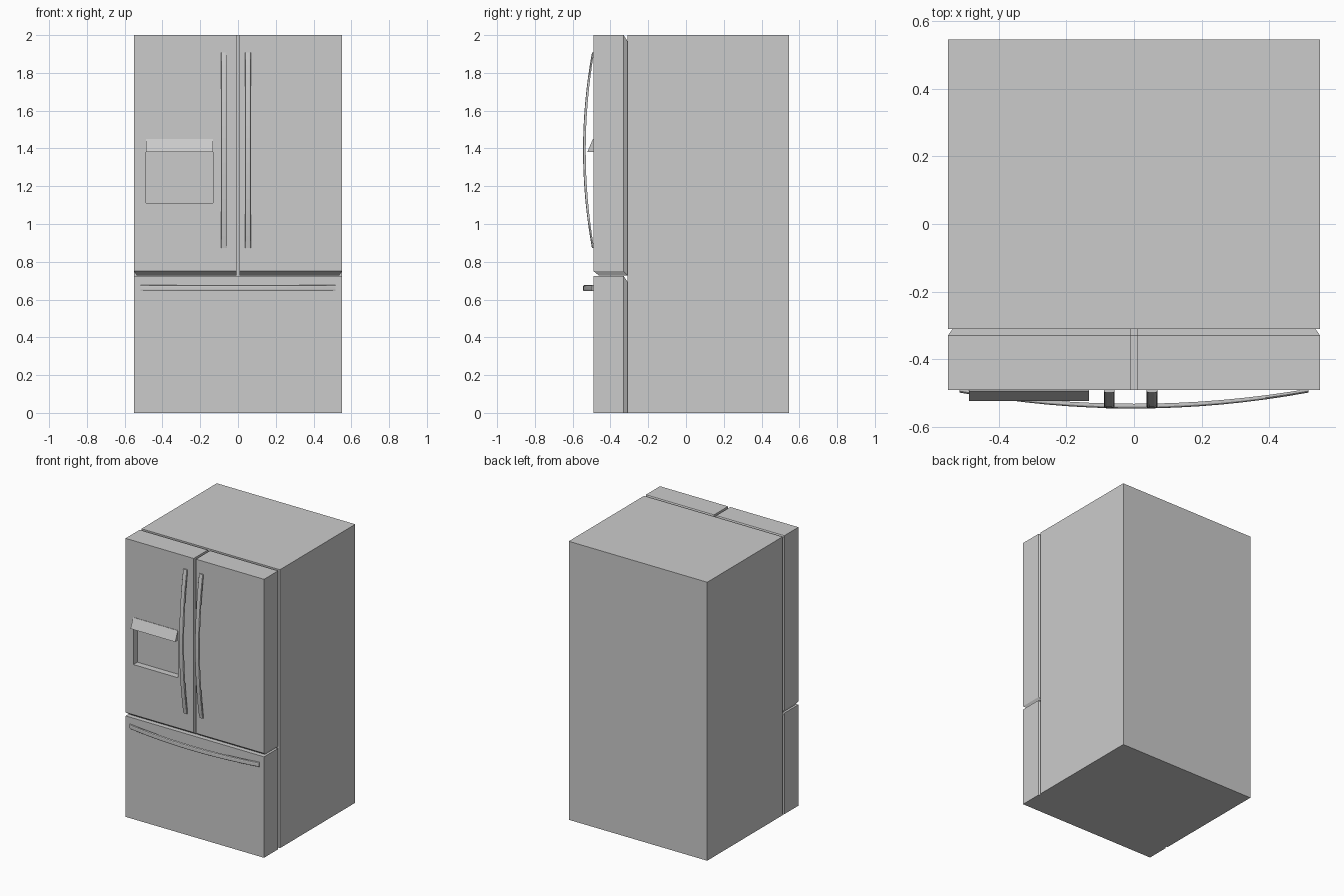
import bpy, bmesh, math
from mathutils import Vector

if "Cube" in bpy.data.objects:
    bpy.data.objects.remove(bpy.data.objects["Cube"])

W = 0.55                      # half width
FRONT, SEAM, BACK = -0.49, -0.31, 0.545


def finish(name, bm):
    bmesh.ops.recalc_face_normals(bm, faces=bm.faces)
    me = bpy.data.meshes.new(name)
    bm.to_mesh(me)
    bm.free()
    ob = bpy.data.objects.new(name, me)
    bpy.context.collection.objects.link(ob)
    return ob


def box_pts(x0, x1, y0, y1, z0, z1):
    return [(x, y, z) for x in (x0, x1) for y in (y0, y1) for z in (z0, z1)]


def hull(name, pts):
    """Convex solid around a few corner points, with flat faces merged."""
    bm = bmesh.new()
    for p in pts:
        bm.verts.new(p)
    bmesh.ops.convex_hull(bm, input=bm.verts[:])
    bmesh.ops.dissolve_limit(bm, angle_limit=0.01, verts=bm.verts[:], edges=bm.edges[:])
    return finish(name, bm)


def bow_handle(name, centre, axis, side, half_len, half_w=0.016, n=16):
    """Bowed bar: rounded section swept along an arc that leaves the front and returns."""
    bm = bmesh.new()
    rings = []
    for i in range(n + 1):
        t = 2 * i / n - 1
        bow = 1 - t * t
        y_out = -0.498 - 0.047 * bow
        y_in = -0.487 - 0.044 * bow
        c = min(0.006, (y_in - y_out) * 0.4)
        h = half_w
        section = [(-h, y_in), (-h, y_out + c), (-h * 0.85, y_out + c * 0.3), (-h * 0.5, y_out),
                   (h * 0.5, y_out), (h * 0.85, y_out + c * 0.3), (h, y_out + c), (h, y_in)]
        rings.append([bm.verts.new(centre + axis * (t * half_len) + side * s + Vector((0, y, 0)))
                      for s, y in section])
    for a, b in zip(rings, rings[1:]):
        for k in range(8):
            bm.faces.new((a[k], a[(k + 1) % 8], b[(k + 1) % 8], b[k]))
    bm.faces.new(rings[0])
    bm.faces.new(rings[-1])
    return finish(name, bm)


# Cabinet
hull("cabinet", box_pts(-W, W, SEAM, BACK, 0, 2))

# Freezer drawer, narrowing at the rear seam
hull("freezer_drawer", box_pts(-W, W, FRONT, -0.33, 0, 0.725)
     + box_pts(-W + 0.014, W - 0.014, -0.33, SEAM, 0, 0.695))

# Upper doors: bevelled lower edge and rear seam
doors = {}
for label, s in (("left", -1), ("right", 1)):
    inner, outer, tucked = s * 0.009, s * W, s * (W - 0.014)
    doors[label] = hull(label + "_door", box_pts(inner, outer, FRONT, -0.33, 0.75, 2)
                        + box_pts(inner, tucked, -0.46, SEAM, 0.727, 1.968))

# Dispenser recess in the left door
cutter = hull("recess_cutter", box_pts(-0.488, -0.133, -0.6, -0.445, 1.11, 1.38))
cutter.hide_render = True
mod = doors["left"].modifiers.new("recess", 'BOOLEAN')
mod.operation, mod.solver, mod.object = 'DIFFERENCE', 'EXACT', cutter
bpy.context.view_layer.objects.active = doors["left"]
bpy.ops.object.modifier_apply(modifier=mod.name)
bpy.data.objects.remove(cutter)

# Dispenser hood
hull("dispenser_hood", [(x, y, z) for x in (-0.488, -0.133)
                        for y, z in ((-0.488, 1.45), (-0.493, 1.45), (-0.523, 1.38), (-0.488, 1.38))])

# Handles
X, Z = Vector((1, 0, 0)), Vector((0, 0, 1))
bow_handle("left_door_handle", Vector((-0.073, 0, 1.39)), Z, X, 0.517)
bow_handle("right_door_handle", Vector((0.053, 0, 1.39)), Z, X, 0.517)
bow_handle("drawer_handle", Vector((0, 0, 0.66)), X, Z, 0.515)
